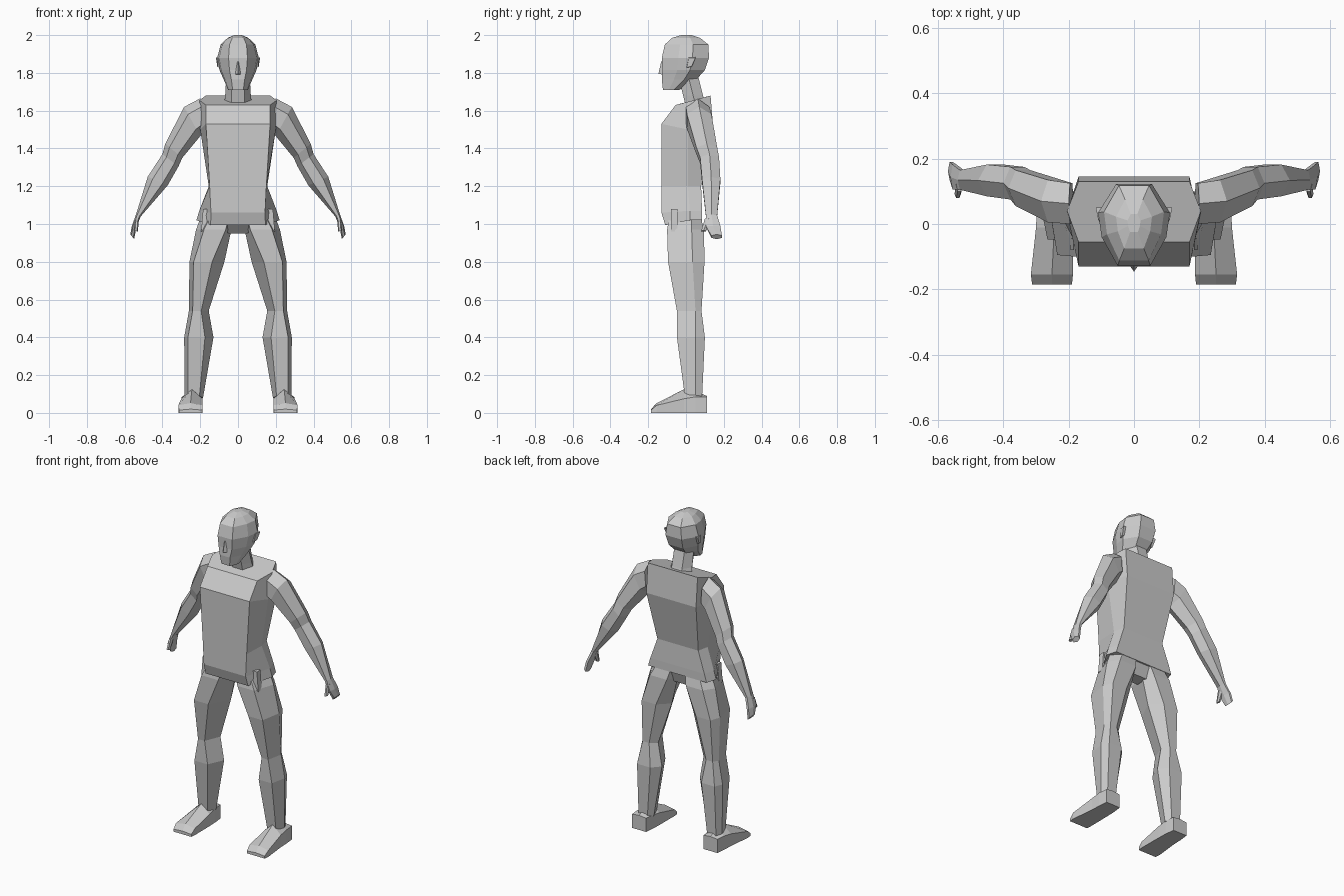
import bpy, bmesh
from mathutils import Vector

grey = bpy.data.materials.new("clay_grey")
grey.diffuse_color = (0.6, 0.6, 0.6, 1)


def loft(name, rings, sx=1):
    """Skin matching rings of points and cap both ends."""
    bm = bmesh.new()
    vs = [[bm.verts.new((sx * p[0], p[1], p[2])) for p in r] for r in rings]
    for a, b in zip(vs, vs[1:]):
        for i in range(len(a)):
            j = (i + 1) % len(a)
            bm.faces.new((a[i], a[j], b[j], b[i]))
    bm.faces.new(vs[0])
    bm.faces.new(vs[-1])
    bmesh.ops.remove_doubles(bm, verts=bm.verts, dist=0.0005)
    bmesh.ops.recalc_face_normals(bm, faces=bm.faces)
    me = bpy.data.meshes.new(name)
    bm.to_mesh(me)
    bm.free()
    me.materials.append(grey)
    ob = bpy.data.objects.new(name, me)
    bpy.context.collection.objects.link(ob)
    return ob


def mirrored(half):
    """Close a right-hand half ring with its left-hand copy."""
    return half + [(-x, y, z) for x, y, z in reversed(half)]


# torso: front corner, side, back corner
loft("torso", [mirrored(h) for h in (
    [(0.145, -0.11, 0.995), (0.22, 0.02, 1.02), (0.20, 0.085, 1.02)],
    [(0.143, -0.13, 1.06), (0.205, 0.02, 1.07), (0.185, 0.085, 1.07)],
    [(0.15, -0.13, 1.20), (0.155, 0.01, 1.20), (0.14, 0.08, 1.20)],
    [(0.17, -0.13, 1.53), (0.20, 0.01, 1.50), (0.17, 0.145, 1.50)],
    [(0.17, -0.055, 1.63), (0.205, 0.04, 1.655), (0.17, 0.13, 1.68)],
)])

# pelvis wedge between the legs
loft("pelvis", [mirrored(h) for h in (
    [(0.05, -0.03, 0.95), (0.05, 0.05, 0.95)],
    [(0.13, -0.09, 1.01), (0.15, 0.075, 1.02)],
)])

# neck, leaning forward
loft("neck", [mirrored([(0.035, yf, z), (w, (yf + yb) / 2, z), (0.035, yb, z)])
              for z, w, yf, yb in ((1.62, 0.075, 0.0, 0.11),
                                   (1.68, 0.068, -0.015, 0.09),
                                   (1.78, 0.062, -0.04, 0.065))])

# head: height, half width, front y, back y, front half width
head = ((1.71, 0.052, -0.122, -0.035, 0.028),
        (1.765, 0.076, -0.128, 0.055, 0.035),
        (1.815, 0.098, -0.125, 0.10, 0.045),
        (1.88, 0.11, -0.128, 0.122, 0.05),
        (1.95, 0.092, -0.112, 0.118, 0.045),
        (1.985, 0.055, -0.075, 0.075, 0.03),
        (2.0, 0.02, -0.025, 0.03, 0.012))
loft("head", [mirrored([(f, yf, z), (w * 0.9, yf * 0.65 + yb * 0.35, z),
                        (w, yf * 0.35 + yb * 0.65, z), (w * 0.5, yb, z)])
              for z, w, yf, yb, f in head])
loft("nose", [[(-0.022, -0.115, 1.79), (0.022, -0.115, 1.79), (0, -0.146, 1.795)],
              [(-0.008, -0.12, 1.86), (0.008, -0.12, 1.86), (0, -0.131, 1.86)]])


def limb_ring(a, b, yf, yb):
    """Six-sided section between an outer and an inner point in x, z."""
    a, b, m = Vector(a), Vector(b), (yf + yb) / 2

    def pt(t, y):
        p = a.lerp(b, t)
        return (p.x, y, p.y)
    return [pt(0, m), pt(0.25, yf), pt(0.75, yf), pt(1, m), pt(0.75, yb), pt(0.25, yb)]


arm = (((0.20, 1.665), (0.185, 1.48), 0.0, 0.125),
       ((0.285, 1.62), (0.20, 1.465), 0.005, 0.135),
       ((0.385, 1.425), (0.295, 1.35), 0.055, 0.165),
       ((0.40, 1.37), (0.315, 1.305), 0.075, 0.175),
       ((0.478, 1.25), (0.372, 1.205), 0.085, 0.182),
       ((0.54, 1.05), (0.515, 1.04), 0.105, 0.165))

# leg: z, inner x, front inner x, front outer x, outer x, front y, side y, back y
leg = ((1.03, 0.03, 0.05, 0.15, 0.20, -0.09, 0.03, 0.08),
       (0.97, 0.035, 0.065, 0.18, 0.222, -0.10, 0.03, 0.095),
       (0.80, 0.072, 0.137, 0.235, 0.257, -0.095, 0.035, 0.098),
       (0.54, 0.155, 0.195, 0.24, 0.26, -0.048, 0.05, 0.082),
       (0.40, 0.13, 0.175, 0.265, 0.285, -0.048, 0.05, 0.10),
       (0.08, 0.185, 0.205, 0.265, 0.282, -0.005, 0.05, 0.085))

# foot: y, inner x, outer x, side height, ridge height
foot = ((-0.185, 0.19, 0.312, 0.015, 0.02),
        (-0.155, 0.187, 0.316, 0.04, 0.052),
        (-0.01, 0.188, 0.30, 0.075, 0.125),
        (0.05, 0.19, 0.298, 0.085, 0.115),
        (0.11, 0.197, 0.292, 0.085, 0.09))

for side, s in (("left", 1), ("right", -1)):
    loft(side + "_arm", [limb_ring(*r) for r in arm], s)
    # flat hand with a short thumb
    loft(side + "_hand", [limb_ring(*r) for r in (
        ((0.54, 1.05), (0.515, 1.04), 0.105, 0.165),
        ((0.562, 0.99), (0.537, 0.985), 0.105, 0.182),
        ((0.57, 0.945), (0.55, 0.92), 0.135, 0.19))], s)
    loft(side + "_thumb", [limb_ring(*r) for r in (
        ((0.545, 1.03), (0.525, 1.025), 0.10, 0.14),
        ((0.55, 0.965), (0.53, 0.96), 0.08, 0.105))], s)
    loft(side + "_leg", [[(fi, yf, z), (fo, yf, z), (xo, ys, z),
                          (fo, yb, z), (fi, yb, z), (xi, ys, z)]
                         for z, xi, fi, fo, xo, yf, ys, yb in leg], s)
    loft(side + "_foot", [[(xi, y, 0), (xo, y, 0), (xo, y, h),
                           ((xi + xo) / 2, y, top), (xi, y, h)]
                          for y, xi, xo, h, top in foot], s)
    # small tab at the hip seam
    loft(side + "_hip_tab", [[(0.15, -0.08, z), (x, -0.08, z), (x, -0.045, z), (0.15, -0.045, z)]
                             for z, x in ((0.96, 0.195), (1.08, 0.185))], s)
    # ear
    loft(side + "_ear", [[(0.09, 0.0, 1.825), (0.09, 0.03, 1.83), (0.09, 0.05, 1.885), (0.09, 0.01, 1.885)],
                         [(0.105, 0.005, 1.83), (0.11, 0.03, 1.835), (0.117, 0.05, 1.88), (0.11, 0.015, 1.88)]], s)
